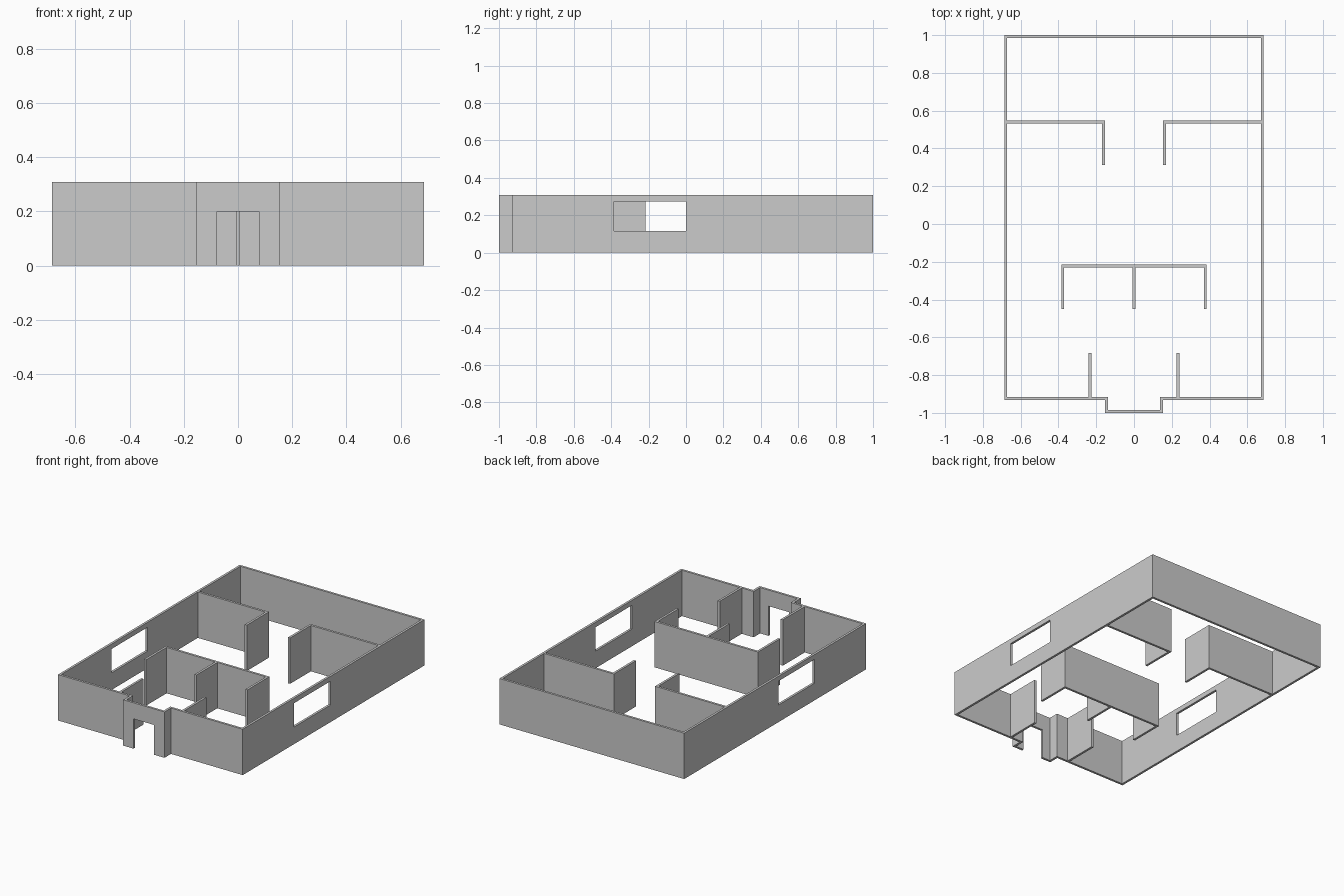
import bpy
import bmesh
from mathutils import Vector

if "Cube" in bpy.data.objects:
    bpy.data.objects.remove(bpy.data.objects["Cube"], do_unlink=True)

HEIGHT = 0.308
HALF = 0.0077          # half of the wall thickness
SIDE, BACK, FRONT = 0.679, 0.992, -0.923

grey = bpy.data.materials.new("wall_grey")
grey.use_nodes = True
colour = (0.6, 0.6, 0.6, 1)
grey.diffuse_color = colour
grey.node_tree.nodes["Principled BSDF"].inputs["Base Color"].default_value = colour


def make_object(name, bm):
    bmesh.ops.recalc_face_normals(bm, faces=bm.faces)
    mesh = bpy.data.meshes.new(name)
    bm.to_mesh(mesh)
    bm.free()
    mesh.materials.append(grey)
    obj = bpy.data.objects.new(name, mesh)
    bpy.context.collection.objects.link(obj)
    return obj


def wall(name, path, closed=False):
    """Thick wall with mitred corners along a centre line."""
    pts = [Vector(p) for p in path]
    n = len(pts)
    bm = bmesh.new()
    rings = []
    for i, p in enumerate(pts):
        before = p - pts[i - 1] if closed or i > 0 else pts[1] - p
        after = pts[(i + 1) % n] - p if closed or i < n - 1 else before
        a, b = (Vector((-d.y, d.x)).normalized() for d in (before, after))
        offset = (a + b) * HALF / (1 + a.dot(b))
        rings.append([bm.verts.new((*(p + offset * s), z))
                      for s, z in ((1, 0), (-1, 0), (-1, HEIGHT), (1, HEIGHT))])
    for i in range(n if closed else n - 1):
        r, q = rings[i], rings[(i + 1) % n]
        for k in range(4):
            m = (k + 1) % 4
            bm.faces.new((r[k], r[m], q[m], q[k]))
    if not closed:
        bm.faces.new(rings[0])
        bm.faces.new(rings[-1])
    return make_object(name, bm)


def cut_opening(target, low, high):
    """Cut a box-shaped opening between two corners."""
    low, high = Vector(low), Vector(high)
    bm = bmesh.new()
    bmesh.ops.create_cube(bm, size=1)
    bmesh.ops.scale(bm, vec=high - low, verts=bm.verts)
    bmesh.ops.translate(bm, vec=(low + high) / 2, verts=bm.verts)
    cutter = make_object("opening_cutter", bm)
    cutter.hide_render = True
    mod = target.modifiers.new("opening", 'BOOLEAN')
    mod.operation = 'DIFFERENCE'
    mod.solver = 'EXACT'
    mod.object = cutter
    bpy.context.view_layer.objects.active = target
    bpy.ops.object.modifier_apply(modifier=mod.name)
    bpy.data.objects.remove(cutter, do_unlink=True)


# Outer shell with the projecting entrance porch
half_plan = [(0.146, BACK * -1), (0.146, FRONT), (SIDE, FRONT), (SIDE, BACK)]
outline = half_plan + [(-x, y) for x, y in reversed(half_plan)]
shell = wall("outer_walls", outline, closed=True)

# Doorway in the porch and a window in each long side
cut_opening(shell, (-0.077, -1.1, -0.1), (0.077, -0.95, 0.2))
for s in (-1, 1):
    cut_opening(shell, (s * SIDE - 0.1, -0.385, 0.115),
                (s * SIDE + 0.1, 0, 0.275))

# Mirrored partitions: back rooms and entrance hall
for s, side in ((1, "left"), (-1, "right")):
    wall(f"back_partition_{side}",
         [(s * (SIDE - HALF), 0.54), (s * 0.161, 0.54), (s * 0.161, 0.312)])
    wall(f"entrance_partition_{side}",
         [(s * 0.234, FRONT + HALF), (s * 0.234, -0.682)])

# Central partition with two end returns and a middle divider
wall("central_partition",
     [(-0.377, -0.45), (-0.377, -0.223), (0.377, -0.223), (0.377, -0.45)])
wall("central_divider", [(0, -0.223 - HALF), (0, -0.45)])
